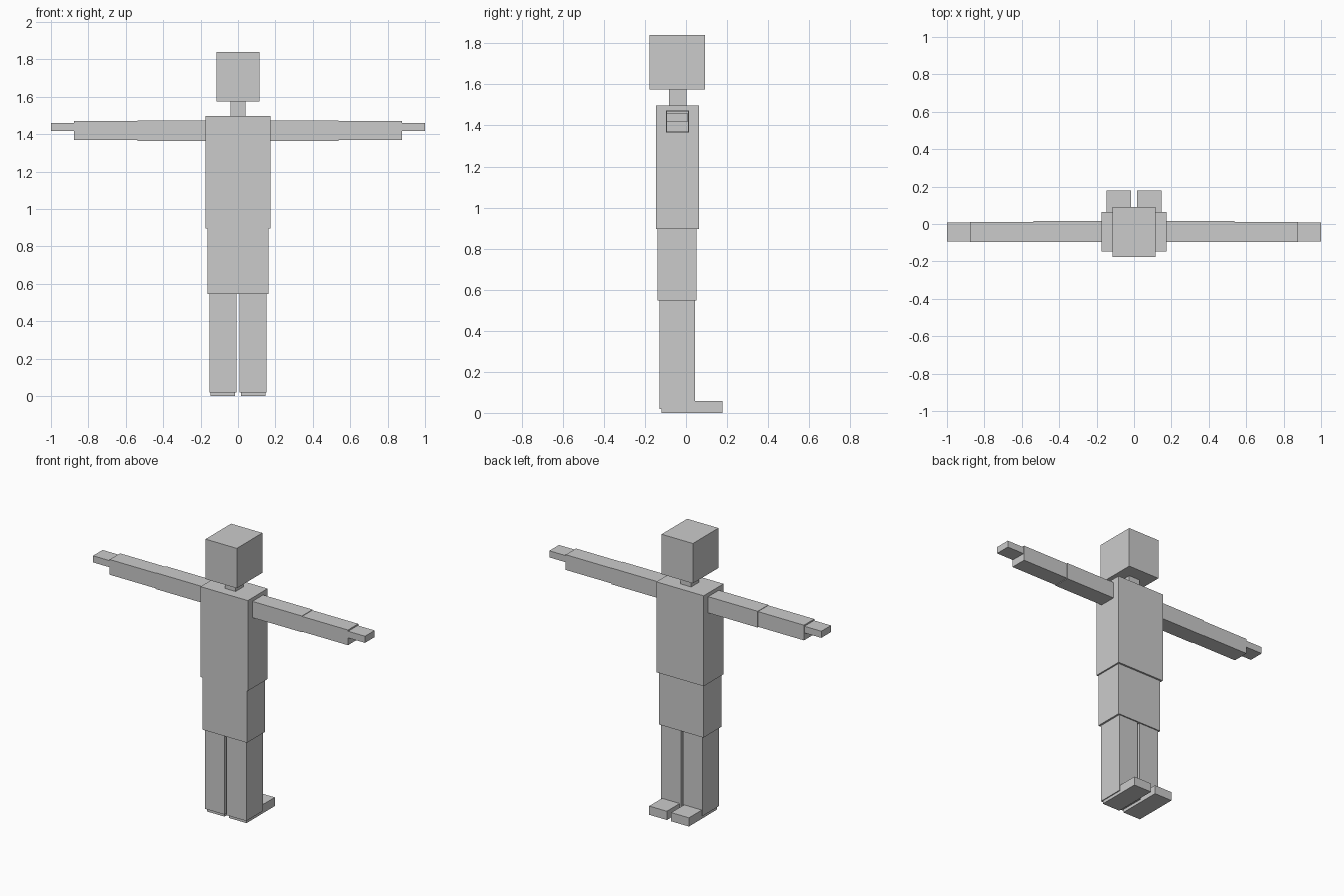
import bpy
import bmesh

if "Cube" in bpy.data.objects:
    bpy.data.objects.remove(bpy.data.objects["Cube"])

grey = bpy.data.materials.new("plain_grey")
grey.diffuse_color = (0.6, 0.6, 0.6, 1)
grey.use_nodes = True
grey.node_tree.nodes["Principled BSDF"].inputs["Base Color"].default_value = grey.diffuse_color


def box(name, x, y, z):
    """Flat-faced box spanning the given (low, high) ranges."""
    bm = bmesh.new()
    bmesh.ops.create_cube(bm, size=1)
    for v in bm.verts:
        for i, (lo, hi) in enumerate((x, y, z)):
            v.co[i] = hi if v.co[i] > 0 else lo
    mesh = bpy.data.meshes.new(name)
    bm.to_mesh(mesh)
    bm.free()
    mesh.materials.append(grey)
    obj = bpy.data.objects.new(name, mesh)
    bpy.context.collection.objects.link(obj)


def pair(name, x, y, z):
    """A box on each side of the body."""
    box("right_" + name, x, y, z)
    box("left_" + name, (-x[1], -x[0]), y, z)


# Head and trunk
box("head", (-0.115, 0.115), (-0.177, 0.092), (1.575, 1.84))
box("neck", (-0.04, 0.04), (-0.082, 0.003), (1.497, 1.575))
box("torso", (-0.174, 0.174), (-0.146, 0.063), (0.896, 1.497))

# Arms held straight out
pair("upper_arm", (0.174, 0.538), (-0.097, 0.015), (1.365, 1.473))
pair("forearm", (0.538, 0.876), (-0.096, 0.012), (1.369, 1.47))
pair("hand", (0.876, 1.0), (-0.094, 0.007), (1.417, 1.461))

# Legs, with feet extending to the back
pair("thigh", (0.0, 0.164), (-0.14, 0.051), (0.547, 0.896))
pair("shin", (0.008, 0.152), (-0.13, 0.043), (0.02, 0.547))
pair("foot", (0.016, 0.146), (-0.119, 0.178), (0.0, 0.058))
